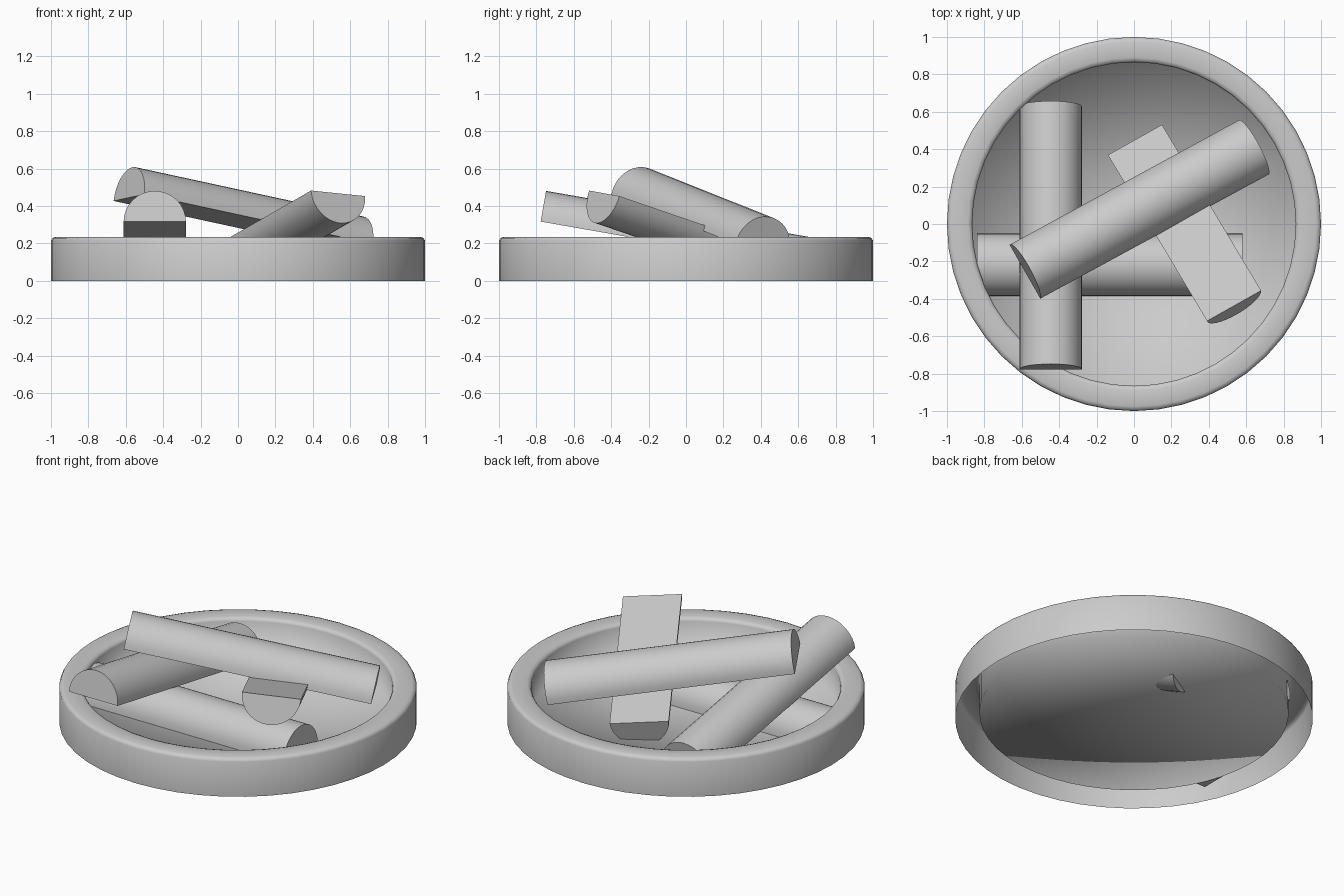
import bpy, bmesh, math
from mathutils import Vector

if "Cube" in bpy.data.objects:
    bpy.data.objects.remove(bpy.data.objects["Cube"])

SIDES = 48      # sides of the round basin
ARC = 16        # segments over the round side of a log
R = 0.1665      # log radius
FLOOR = 0.04    # height of the basin floor


def finish(bm, name, angle=None):
    mesh = bpy.data.meshes.new(name)
    bm.to_mesh(mesh)
    bm.free()
    ob = bpy.data.objects.new(name, mesh)
    bpy.context.collection.objects.link(ob)
    bpy.ops.object.select_all(action='DESELECT')
    ob.select_set(True)
    bpy.context.view_layer.objects.active = ob
    if angle is None:
        bpy.ops.object.shade_smooth()
    else:
        bpy.ops.object.shade_smooth_by_angle(angle=math.radians(angle))
    return ob


def basin():
    # outer wall, rounded rim, inner wall; hollow and open underneath
    profile = [(1, 0), (1, 0.215), (0.992, 0.229), (0.975, 0.235),
               (0.89, 0.235), (0.873, 0.229), (0.865, 0.215), (0.865, FLOOR)]
    bm = bmesh.new()
    rings = []
    for r, z in profile:
        rings.append([bm.verts.new((r * math.cos(2 * math.pi * i / SIDES),
                                    r * math.sin(2 * math.pi * i / SIDES), z))
                      for i in range(SIDES)])
    for a, b in zip(rings, rings[1:]):
        for i in range(SIDES):
            j = (i + 1) % SIDES
            bm.faces.new((a[i], a[j], b[j], b[i]))
    # flat floor as a fan
    last, centre = rings[-1], bm.verts.new((0, 0, FLOOR))
    for i in range(SIDES):
        bm.faces.new((last[i], last[(i + 1) % SIDES], centre))
    finish(bm, "fire_basin")


def split_log(name, start, end, side, round_up=True):
    # half cylinder: start and end are the middles of the flat face's short edges
    start, end = Vector(start), Vector(end)
    axis = (end - start).normalized()
    side = Vector(side)
    side = (side - axis * side.dot(axis)).normalized()
    out = axis.cross(side)
    if (out.z > 0) != round_up:
        out = -out
    bm = bmesh.new()
    loops = []
    for c in (start, end):
        loops.append([bm.verts.new(c + side * R * math.cos(math.pi * i / ARC)
                                   + out * R * math.sin(math.pi * i / ARC))
                      for i in range(ARC + 1)])
    a, b = loops
    n = ARC + 1
    for i in range(n):
        j = (i + 1) % n
        bm.faces.new((a[i], a[j], b[j], b[i]))
    bm.faces.new(a[::-1])
    bm.faces.new(b)
    bmesh.ops.recalc_face_normals(bm, faces=bm.faces)
    finish(bm, name, 30)


basin()

# four split logs, stacked loosely
split_log("log_bottom", (-0.84, -0.218, 0.043), (0.58, -0.218, 0.043), (0, 1, 0))
split_log("log_left", (-0.445, -0.777, 0.317), (-0.445, 0.629, 0.071), (1, 0, 0))
split_log("log_flat_up", (0.535, -0.437, 0.468), (0.005, 0.45, 0.163),
          (0.3, 0.15, -0.025), round_up=False)
split_log("log_top", (-0.583, -0.255, 0.445), (0.64, 0.41, 0.18),
          (-0.17, 0.29, -0.035))
